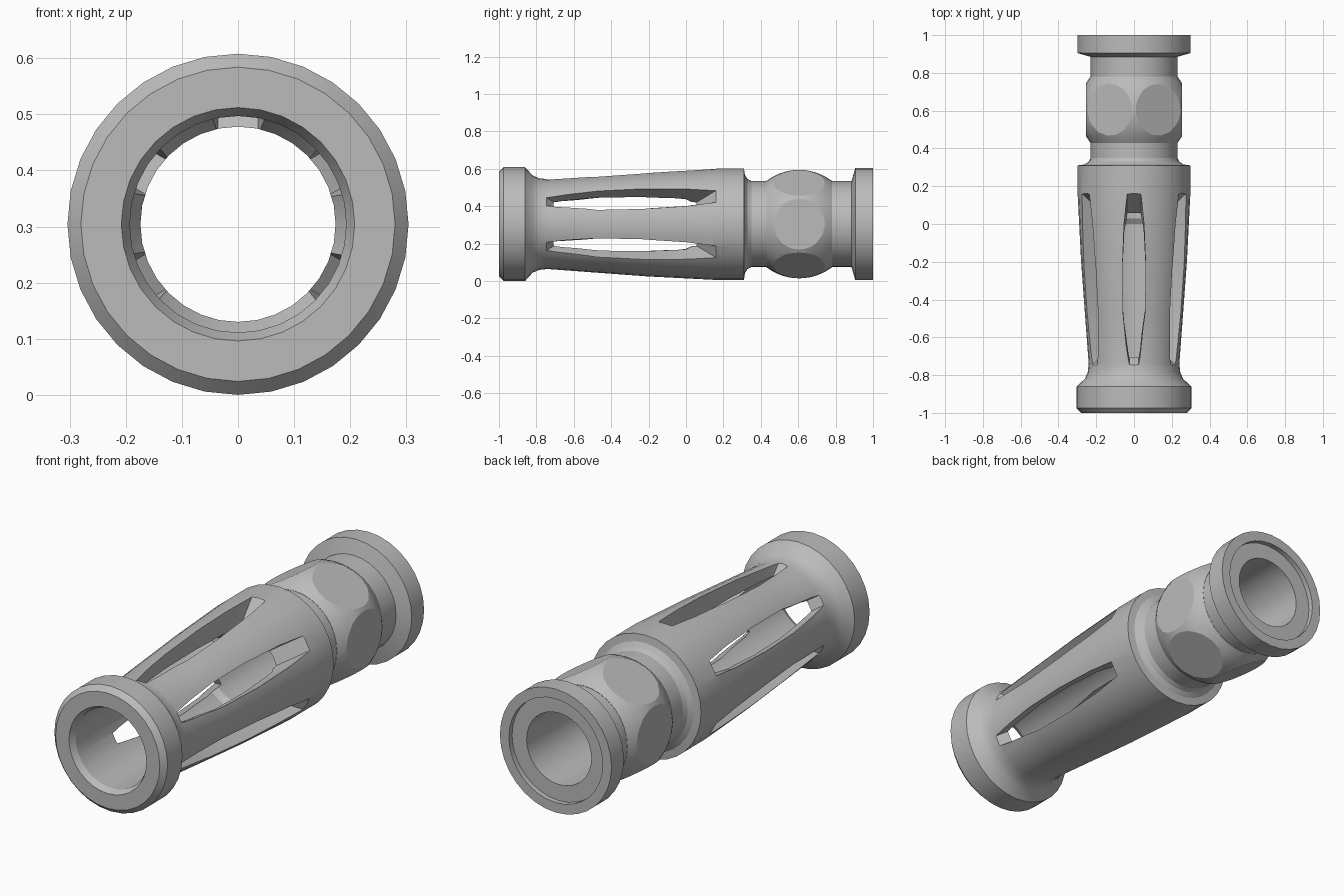
import bpy, bmesh
from math import sin, cos, pi, radians, sqrt
from mathutils import Matrix, Vector

if "Cube" in bpy.data.objects:
    bpy.data.objects.remove(bpy.data.objects["Cube"])

AXIS_Z = 0.304
SIDES = 32

steel = bpy.data.materials.new("grey steel")
steel.use_nodes = True
steel.diffuse_color = (0.5, 0.5, 0.5, 1)
steel.node_tree.nodes["Principled BSDF"].inputs["Base Color"].default_value = (0.5, 0.5, 0.5, 1)


def finish(name, bm):
    bmesh.ops.recalc_face_normals(bm, faces=bm.faces)
    mesh = bpy.data.meshes.new(name)
    bm.to_mesh(mesh)
    bm.free()
    mesh.materials.append(steel)
    obj = bpy.data.objects.new(name, mesh)
    obj.location.z = AXIS_Z
    bpy.context.collection.objects.link(obj)
    return obj


def revolve(name, profile):
    """Closed (y, radius) profile turned around the long axis."""
    bm = bmesh.new()
    rings = []
    for i in range(SIDES):
        a = 2 * pi * i / SIDES
        rings.append([bm.verts.new((r * cos(a), y, r * sin(a))) for y, r in profile])
    n = len(profile)
    for i in range(SIDES):
        p, q = rings[i], rings[(i + 1) % SIDES]
        for j in range(n):
            k = (j + 1) % n
            bm.faces.new((p[j], p[k], q[k], q[j]))
    return finish(name, bm)


def cut(obj, cutter, operation):
    mod = obj.modifiers.new("cut", "BOOLEAN")
    mod.operation = operation
    mod.solver = "EXACT"
    mod.object = cutter
    cutter.hide_render = True
    bpy.context.view_layer.update()
    bpy.context.view_layer.objects.active = obj
    bpy.ops.object.modifier_apply(modifier=mod.name)
    bpy.data.objects.remove(cutter)


def smooth(obj, angle):
    bpy.ops.object.select_all(action="DESELECT")
    obj.select_set(True)
    bpy.context.view_layer.objects.active = obj
    bpy.ops.object.shade_smooth_by_angle(angle=radians(angle))


# Main tube: muzzle ring, tapered cage, neck and rear flange, then the bore
outer = [(-1, 0.28), (-0.975, 0.304), (-0.86, 0.304), (-0.82, 0.26), (-0.785, 0.245),
         (-0.74, 0.24), (-0.5, 0.258), (-0.2, 0.28), (0.15, 0.298), (0.31, 0.298),
         (0.315, 0.262), (0.33, 0.24), (0.35, 0.23), (0.885, 0.23), (0.905, 0.3), (1, 0.3)]
bore = [(1, 0.252), (0.975, 0.252), (0.975, 0.174), (0.03, 0.174), (0.0, 0.193),
        (-0.97, 0.193), (-1, 0.208)]
body = revolve("slotted_tube", outer + bore)

# Five tapered slots, leaving the underside closed
half_widths = [(0, 0.025), (0.05, 0.032), (0.32, 0.058), (0.6, 0.062), (0.85, 0.052), (1, 0.036)]


def slot_cutter(angle):
    bm = bmesh.new()
    layers = []
    for height, front, back in ((0.12, -0.65, 0.015), (0.32, -0.81, 0.18)):
        edge = [(w, front + t * (back - front)) for t, w in half_widths]
        edge += [(-x, y) for x, y in reversed(edge)]
        layers.append([bm.verts.new((x, y, height)) for x, y in edge])
    low, high = layers
    bm.faces.new(low)
    bm.faces.new(high)
    for i in range(len(low)):
        j = (i + 1) % len(low)
        bm.faces.new((low[i], low[j], high[j], high[i]))
    bm.transform(Matrix.Rotation(angle, 4, "Y"))
    return finish("slot_cutter", bm)


for step in range(-2, 3):
    cut(body, slot_cutter(step * pi / 3), "DIFFERENCE")
smooth(body, 25)

# Wrench nut: a ball section trimmed by a hexagonal prism
NUT_Y, BALL, HALF, APOTHEM = 0.605, 0.29, 0.175, 0.255
arc = []
for i in range(13):
    d = HALF * (i / 6 - 1)
    arc.append((NUT_Y + d, sqrt(BALL ** 2 - d ** 2)))
nut = revolve("wrench_nut", arc + [(NUT_Y + HALF, 0.2), (NUT_Y - HALF, 0.2)])

bm = bmesh.new()
bmesh.ops.create_cone(bm, cap_ends=True, segments=6, radius1=APOTHEM / cos(pi / 6),
                      radius2=APOTHEM / cos(pi / 6), depth=1)
bm.transform(Matrix.Rotation(pi / 2, 4, "X"))
# Put the corners at top and bottom so flats face the sides
if max(v.co.z for v in bm.verts) < APOTHEM * 1.05:
    bm.transform(Matrix.Rotation(pi / 6, 4, "Y"))
bm.transform(Matrix.Translation(Vector((0, NUT_Y, 0))))
cut(nut, finish("hex_cutter", bm), "INTERSECT")
smooth(nut, 15)
